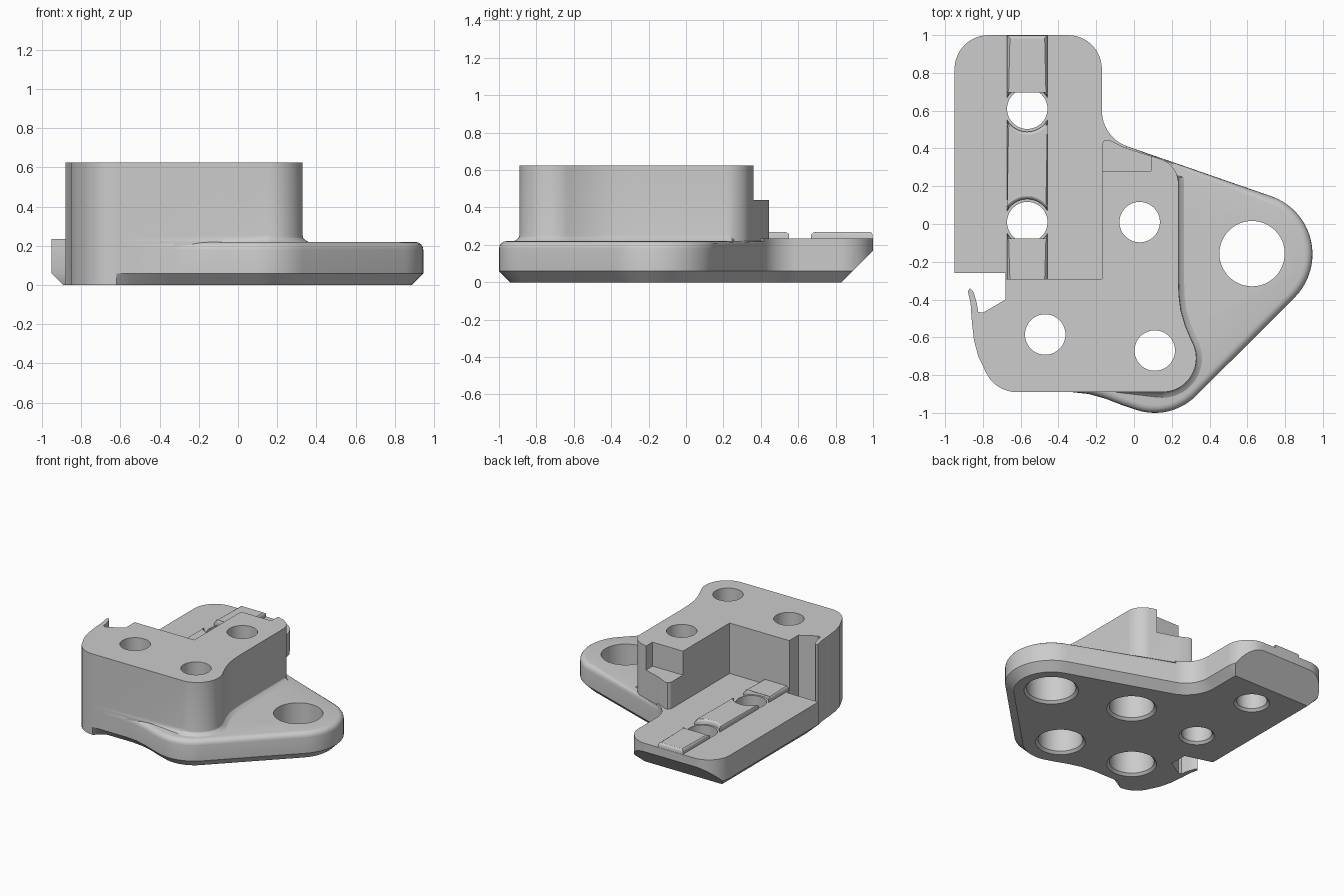
import bpy, bmesh, math
from mathutils import Vector, Matrix

if "Cube" in bpy.data.objects:
    bpy.data.objects.remove(bpy.data.objects["Cube"], do_unlink=True)

grey = bpy.data.materials.new("plain grey")
grey.use_nodes = True
colour = (0.604, 0.604, 0.604, 1)
grey.diffuse_color = colour
grey.node_tree.nodes["Principled BSDF"].inputs["Base Color"].default_value = colour


def arc(cx, cy, r, a0, a1, n=12):
    angles = [math.radians(a0 + (a1 - a0) * i / n) for i in range(n + 1)]
    return [(cx + r * math.cos(a), cy + r * math.sin(a)) for a in angles]


def inset(points, amount, rule):
    """Move an anticlockwise outline inward where the rule holds."""
    out = []
    for i, (x, y) in enumerate(points):
        p = Vector((x, y))
        if amount and rule(x, y):
            a = (p - Vector(points[i - 1])).normalized()
            b = (Vector(points[(i + 1) % len(points)]) - p).normalized()
            na, nb = Vector((-a.y, a.x)), Vector((-b.y, b.x))
            p += (na + nb) * amount / max(0.3, 1 + na.dot(nb))
        out.append(p)
    return out


def make(name, bm):
    mesh = bpy.data.meshes.new(name)
    bm.to_mesh(mesh)
    bm.free()
    mesh.materials.append(grey)
    obj = bpy.data.objects.new(name, mesh)
    bpy.context.collection.objects.link(obj)
    return obj


def loft(name, rings):
    """Skin a stack of (outline, height) rings and cap both ends."""
    bm = bmesh.new()
    loops = [[bm.verts.new((p[0], p[1], z)) for p in pts] for pts, z in rings]
    n = len(loops[0])
    for low, high in zip(loops, loops[1:]):
        for i in range(n):
            j = (i + 1) % n
            bm.faces.new((low[i], low[j], high[j], high[i]))
    bm.faces.new(loops[0][::-1])
    bm.faces.new(loops[-1])
    return make(name, bm)


def box(name, centre, size, tilt=0):
    bm = bmesh.new()
    m = Matrix.Translation(centre) @ Matrix.Rotation(tilt, 4, 'X') @ Matrix.Diagonal((*size, 1))
    bmesh.ops.create_cube(bm, size=1, matrix=m)
    return make(name, bm)


def cut(parts, cutter):
    cutter.hide_render = True
    for part in parts:
        mod = part.modifiers.new("cut", 'BOOLEAN')
        mod.object, mod.operation, mod.solver = cutter, 'DIFFERENCE', 'MANIFOLD'
        bpy.context.view_layer.objects.active = part
        bpy.ops.object.modifier_apply(modifier=mod.name)
    bpy.data.objects.remove(cutter, do_unlink=True)


def hole(parts, x, y, profile):
    cut(parts, loft("hole_cutter", [(arc(x, y, r, 0, 352.5, 47), z) for r, z in profile]))


# Hook and rounded front corner, shared by base and tower
hook = [(-0.68, -0.40), (-0.80, -0.47), (-0.825, -0.465), (-0.832, -0.42), (-0.85, -0.36),
        (-0.868, -0.34), (-0.88, -0.355), (-0.865, -0.42), (-0.86, -0.5), (-0.848, -0.61),
        (-0.825, -0.7)] + arc(-0.62, -0.71, 0.18, 205, 270)

# Base flange with chamfered bottom and rounded lobe edge
base_outline = ([(-0.95, -0.26), (-0.68, -0.26)] + hook
                + [(-0.55, -0.89), (-0.33, -0.89), (-0.24, -0.9), (-0.15, -0.925), (-0.06, -0.96)]
                + arc(0.11, -0.69, 0.31, -108, -45)
                + arc(0.62, -0.16, 0.325, -45, 70.6, 20)
                + arc(0.03, 0.6, 0.2, 250, 180)
                + arc(-0.35, 0.82, 0.18, 0, 90)
                + arc(-0.77, 0.82, 0.18, 90, 180))


def chamfered(x, y):
    return not (-0.9 < x < -0.6 and y < -0.25)


def lobe(x, y):
    return x > -0.32 and not (y > 0.3 and x < 0)


edge = 0.04
rings = [(inset(base_outline, 0.06, chamfered), 0), (base_outline, 0.06)]
for step in range(5):
    a = math.radians(22.5 * step)
    rings.append((inset(base_outline, edge * (1 - math.cos(a)), lobe),
                  0.22 - edge + edge * math.sin(a)))
base = loft("base_flange", rings)

# Sloped underside at the back end
slope = box("slope_cutter", Vector((-0.56, 1, 0.17)) + Vector((0, 1, -1)).normalized() * 0.3,
            (1.4, 0.6, 0.6), math.radians(45))
cut([base], slope)

# Raised flat plate under the rail
plate_outline = [p for p in base_outline if p[1] > -0.27 and p[0] < -0.03]
plate_outline[2:2] = [(-0.68, -0.32), (-0.1, -0.32)]
plate = loft("rail_plate", [(plate_outline, 0.2), (plate_outline, 0.235)])

# Tall tower, flaring slightly where it meets the lobe
tower_outline = ([(-0.17, 0.41), (-0.17, -0.29), (-0.68, -0.29)] + hook
                 + [(-0.1, -0.89)] + arc(0.15, -0.71, 0.18, 270, 390, 20)
                 + [(0.272, -0.54), (0.248, -0.46), (0.238, -0.38), (0.235, -0.3)]
                 + arc(0.1, 0.215, 0.135, 0, 70)
                 + [(-0.05, 0.405), (-0.13, 0.445), (-0.155, 0.445), (-0.167, 0.43)])


def flared(x, y):
    return x > 0 and y < 0.25


tower = loft("tower", [(inset(tower_outline, d, flared), z) for d, z in
                       ((-0.03, 0.1), (-0.03, 0.22), (-0.012, 0.23), (-0.003, 0.24),
                        (0, 0.255), (0, 0.625))])

# Stepped notch at the back of the tower
cut([tower], box("notch_cutter", (-0.055, 0.48, 0.64), (0.29, 0.4, 0.4)))

# Rail pads with bevelled tops and scooped ends around the holes
rail_x, half, scoop = -0.565, 0.107, 0.122
t = math.degrees(math.acos(half / scoop))
back_y, front_y = 0.61, 0.01


def scoop_above(y):
    return arc(rail_x, y, scoop, 180 - t, t)


def scoop_below(y):
    return arc(rail_x, y, scoop, -t, t - 180)


def rail_end(y):
    return [(rail_x + half, y), (rail_x - half, y)]


def everywhere(x, y):
    return True


pads = {"back_rail_pad": scoop_above(back_y) + rail_end(0.998),
        "middle_rail_pad": scoop_above(front_y) + scoop_below(back_y),
        "front_rail_pad": rail_end(-0.31)[::-1] + scoop_below(front_y)}
rails = [loft(name, [(pad, 0.22), (pad, 0.255),
                     (inset(pad, 0.005, everywhere), 0.264),
                     (inset(pad, 0.015, everywhere), 0.27)])
         for name, pad in pads.items()]

# Counterbored screw holes through the tower
for x, y in ((0.03, 0.01), (-0.47, -0.585), (0.11, -0.67)):
    hole([base, plate, tower], x, y,
         ((0.195, -0.02), (0.157, 0.018), (0.157, 0.36), (0.107, 0.361), (0.107, 0.7)))

# Small holes in the rail and the large hole in the lobe
for x, y, r in ((rail_x, back_y, 0.107), (rail_x, front_y, 0.107), (0.625, -0.157, 0.173)):
    hole([base, plate], x, y, ((r + 0.038, -0.02), (r, 0.018), (r, 0.7)))

# Smooth curved walls, keep edges crisp
bpy.ops.object.select_all(action='DESELECT')
for part in [base, plate, tower] + rails:
    part.select_set(True)
    bpy.context.view_layer.objects.active = part
bpy.ops.object.shade_smooth_by_angle(angle=math.radians(30))
